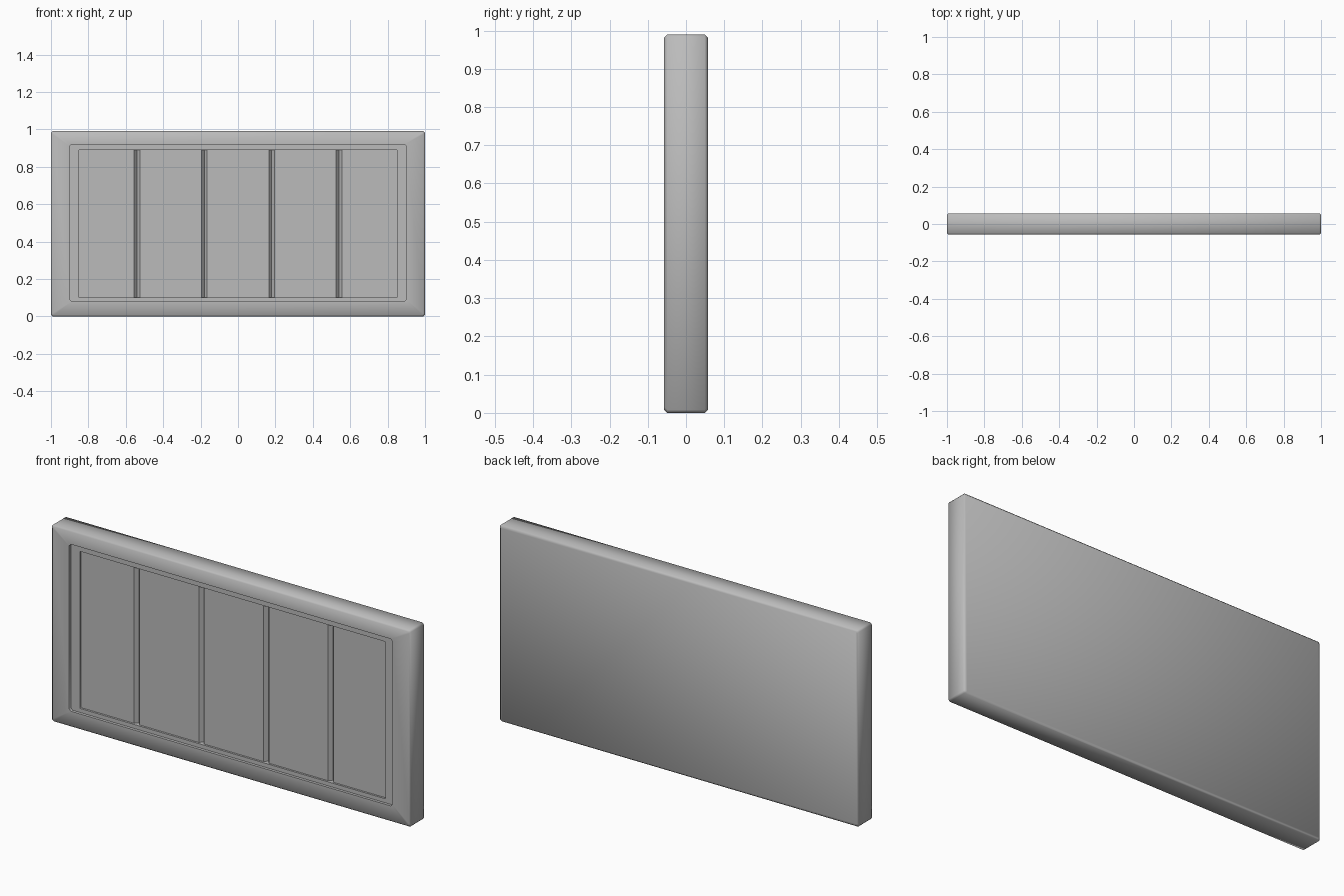
import bpy
import bmesh
import math

default = bpy.data.objects.get("Cube")
if default:
    bpy.data.objects.remove(default, do_unlink=True)

grey = bpy.data.materials.new("plain_grey")
grey.use_nodes = True
colour = (0.5, 0.5, 0.5, 1)
grey.diffuse_color = colour
grey.node_tree.nodes["Principled BSDF"].inputs["Base Color"].default_value = colour


def rect_loop(bm, half_x, low, high, y, cut):
    """Upright rectangle with chamfered corners, as eight vertices."""
    points = [(half_x, low + cut), (half_x, high - cut),
              (half_x - cut, high), (cut - half_x, high),
              (-half_x, high - cut), (-half_x, low + cut),
              (cut - half_x, low), (half_x - cut, low)]
    return [bm.verts.new((x, y, z)) for x, z in points]


def loft(name, rings, angle):
    """Skin the rings from back to front and close both ends."""
    bm = bmesh.new()
    loops = [rect_loop(bm, *ring) for ring in rings]
    for a, b in zip(loops, loops[1:]):
        for i in range(len(a)):
            j = (i + 1) % len(a)
            bm.faces.new((a[i], a[j], b[j], b[i]))
    bm.faces.new(loops[0])
    bm.faces.new(loops[-1])
    bmesh.ops.recalc_face_normals(bm, faces=bm.faces)
    mesh = bpy.data.meshes.new(name)
    bm.to_mesh(mesh)
    bm.free()
    mesh.materials.append(grey)
    obj = bpy.data.objects.new(name, mesh)
    bpy.context.collection.objects.link(obj)
    bpy.ops.object.select_all(action='DESELECT')
    obj.select_set(True)
    bpy.context.view_layer.objects.active = obj
    bpy.ops.object.shade_smooth_by_angle(angle=math.radians(angle))
    return obj


half_depth, top, bevel = 0.057, 0.99, 0.008

# Frame: bevelled slab with a two-step recess in the front
loft("frame", [
    (1 - bevel, bevel, top - bevel, half_depth, bevel),
    (1, 0, top, half_depth - bevel, bevel),
    (1, 0, top, bevel - half_depth, bevel),
    (1 - bevel, bevel, top - bevel, -half_depth, bevel),
    (0.9, 0.08, 0.92, -half_depth, 0.01),
    (0.9, 0.08, 0.92, -0.043, 0.01),
    (0.85, 0.1, 0.89, -0.043, 0.001),
    (0.85, 0.1, 0.89, -0.01, 0.001),
], 50)

# Planks: five boards with chamfered long edges that form V grooves
width, groove = 0.36, 0.015
for n in range(5):
    plank = loft(f"plank_{n + 1}", [
        (width / 2, 0.09, 0.9, 0, 0.001),
        (width / 2, 0.09, 0.9, -0.015, 0.001),
        (width / 2 - groove, 0.09, 0.9, -0.033, 0.001),
    ], 30)
    plank.location.x = (n - 2) * width
